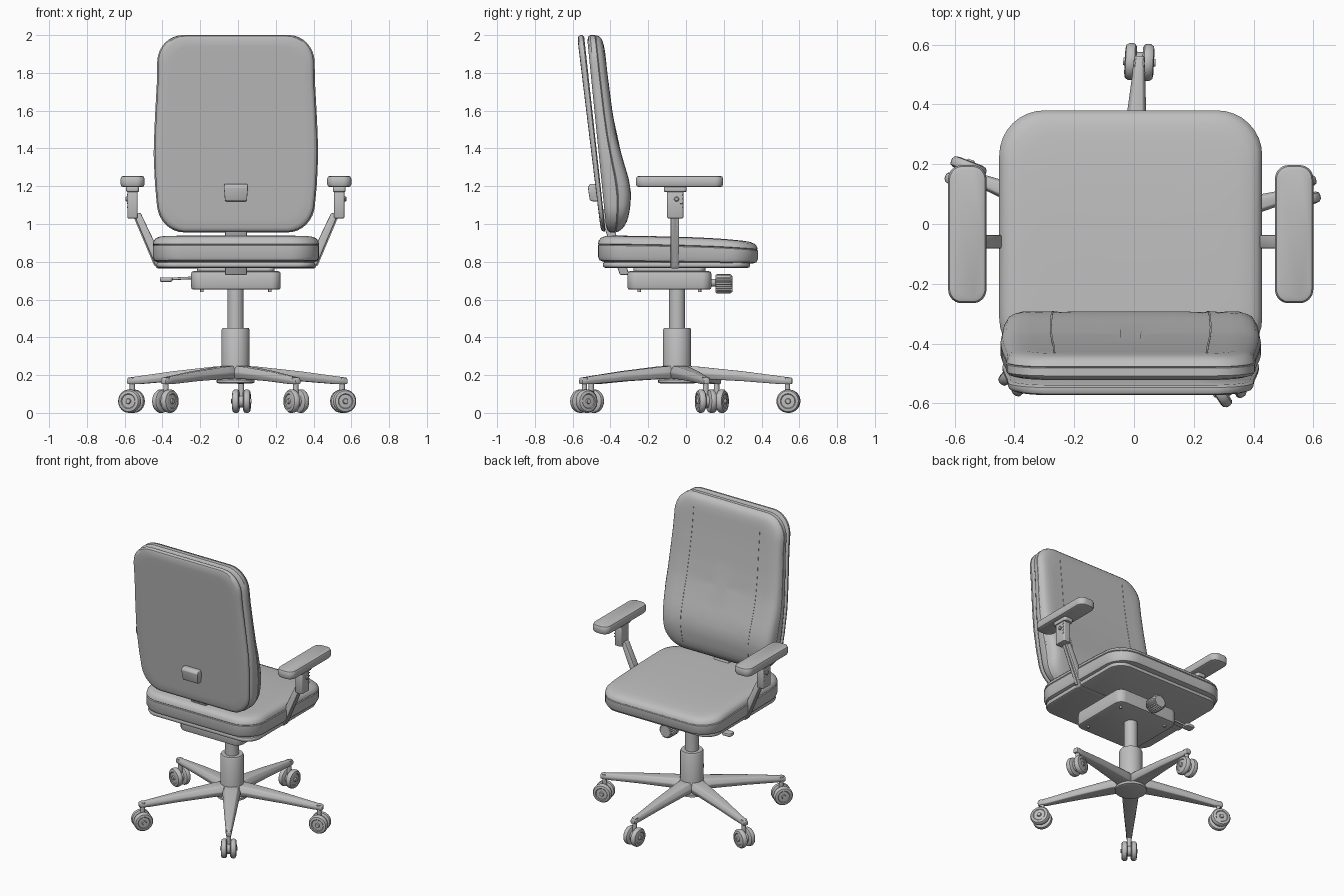
import bpy, bmesh, math
from mathutils import Vector, Matrix

if "Cube" in bpy.data.objects:
    bpy.data.objects.remove(bpy.data.objects["Cube"])

CX, CY = -0.011, -0.047            # centre line of the chair and its column

grey = bpy.data.materials.new("plain_grey")
grey.diffuse_color = (0.52, 0.52, 0.52, 1)
grey.use_nodes = True
grey.node_tree.nodes["Principled BSDF"].inputs["Base Color"].default_value = grey.diffuse_color


def loft(name, rings, bevel=0.0, angle=40):
    """Skin a stack of equal-length closed rings and cap both ends."""
    bm = bmesh.new()
    vs = [[bm.verts.new(p) for p in ring] for ring in rings]
    n = len(vs[0])
    for a, b in zip(vs, vs[1:]):
        for i in range(n):
            bm.faces.new((a[i], a[(i + 1) % n], b[(i + 1) % n], b[i]))
    bm.faces.new(vs[0][::-1])
    bm.faces.new(vs[-1])
    bmesh.ops.recalc_face_normals(bm, faces=bm.faces)
    if bevel:
        edges = [e for e in bm.edges if e.calc_face_angle(0) > 0.6]
        bmesh.ops.bevel(bm, geom=edges, offset=bevel, segments=2, profile=0.5, affect='EDGES')
    me = bpy.data.meshes.new(name)
    bm.to_mesh(me)
    bm.free()
    me.shade_smooth()
    me.set_sharp_from_angle(angle=math.radians(angle))
    me.materials.append(grey)
    ob = bpy.data.objects.new(name, me)
    bpy.context.collection.objects.link(ob)
    return ob


def rounded_rect(hw, hh, r, arc=8, side=14):
    pts = []
    for k, (sx, sy) in enumerate([(1, 1), (-1, 1), (-1, -1), (1, -1)]):
        for i in range(arc + 1):
            a = math.pi / 2 * (k + i / arc)
            p = Vector((sx * (hw - r) + r * math.cos(a), sy * (hh - r) + r * math.sin(a)))
            if i == 0 and pts:
                pts += [pts[-1].lerp(p, j / side) for j in range(1, side)]
            pts.append(p)
    last = pts[-1]
    return pts + [last.lerp(pts[0], j / side) for j in range(1, side)]


def pillow(name, hw, hh, r, levels, place, angle=40, side=14):
    """Rounded slab: levels are (inset, t), place maps (u, v, t) to space."""
    base = rounded_rect(hw, hh, r, side=side)
    return loft(name, [[place(p.x * (1 - d / hw), p.y * (1 - d / hh), t) for p in base]
                       for d, t in levels], angle=angle)


def slab(name, x, y, z0, z1, hw, hh, r, edge):
    t = edge / (z1 - z0)
    lv = [(edge, 0), (edge * .3, t * .3), (0, t), (0, 1 - t), (edge * .3, 1 - t * .3), (edge, 1)]
    return pillow(name, hw, hh, r, lv, lambda u, v, s: (x + u, y + v, z0 + s * (z1 - z0)), side=2)


def lathe(name, profile, origin, axis=(0, 0, 1), n=32, rib=0.0):
    q = Vector((0, 0, 1)).rotation_difference(Vector(axis))
    o = Vector(origin)
    return loft(name, [[o + q @ Vector(((r - rib * (i % 2)) * math.cos(2 * math.pi * i / n),
                                       (r - rib * (i % 2)) * math.sin(2 * math.pi * i / n), h))
                        for i in range(n)] for r, h in profile])


def interp(table, z):
    for (a, ya), (b, yb) in zip(table, table[1:]):
        if z <= b:
            return ya + (yb - ya) * max(0, (z - a) / (b - a))
    return table[-1][1]


# ---- seat cushion with a piping groove around its side
def seat_place(u, v, t):
    y = CY + 0.004 + v
    f = (v + 0.42) / 0.84
    top = 0.94 - 0.012 * f - 0.025 * f ** 4
    bottom = 0.80 - 0.01 * f
    return (CX + u, y, bottom + t * (top - bottom))

pillow("seat_cushion", 0.44, 0.423, 0.15,
       [(.40, 0), (.03, 0), (.008, .06), (0, .2), (0, .62), (.005, .65), (0, .68), (.004, .8),
        (.016, .91), (.04, .975), (.08, .995), (.15, 1), (.22, 1), (.3, 1), (.4, 1)], seat_place)
slab("seat_plate", CX, -0.05, 0.768, 0.80, 0.42, 0.39, 0.10, 0.012)

# ---- backrest: cushion in front, thin shell behind
FRONT = [(.955, -.335), (1.0, -.315), (1.08, -.298), (1.16, -.292), (1.24, -.305), (1.34, -.335),
         (1.46, -.368), (1.6, -.392), (1.8, -.418), (2.0, -.44)]
WIDTH = [(.955, .935), (1.08, .955), (1.22, .985), (1.38, 1), (1.55, .985), (1.75, .96), (2.0, .95)]
tilt = lambda low, high, z: low + (high - low) * (z - .955) / 1.045


def back_place(z_mid, back, front):
    def place(u, v, t):
        z = z_mid + v
        b, f = back(z), front(z)
        return (CX + u * interp(WIDTH, z), b + t * (f - b), z)
    return place

inner = [.06, .1, .15, .2, .25, .3, .35, .4]
pillow("back_cushion", 0.436, 0.522, 0.14,
       [(.4, 0), (.03, 0), (.008, .08), (0, .2), (0, .5), (.004, .53), (0, .56), (.006, .75),
        (.018, .88), (.035, .95)] + [(d, 1) for d in inner],
       back_place(1.478, lambda z: tilt(-.42, -.525, z), lambda z: interp(FRONT, z)))
pillow("back_shell", 0.43, 0.52, 0.14,
       [(d, 0) for d in inner[::-1]] + [(.02, .04), (.006, .2), (0, .5), (0, .8), (.01, 1), (.4, 1)],
       back_place(1.48, lambda z: tilt(-.45, -.577, z), lambda z: tilt(-.425, -.54, z)))

# ---- stitched seams on the back cushion
for s in (-1, 1):
    rings = []
    for i in range(31):
        z = 1.03 + 0.89 * i / 30
        x, y = CX + s * 0.268 * interp(WIDTH, z), interp(FRONT, z)
        rings.append([(x + a, y + b, z) for a, b in ((-.003, -.006), (.003, -.006), (.003, .002), (-.003, .002))])
    loft("back_seam", rings)


def box_loft(name, sections, bevel):
    """Sections are (y, z, half width, half depth) around the centre line."""
    return loft(name, [[(CX + a * w, y + b * d, z) for a, b in ((-1, -1), (1, -1), (1, 1), (-1, 1))]
                       for y, z, w, d in sections], bevel)

# ---- back support bar, its foot, and the clip on the rear of the shell
box_loft("back_support", [(-.325, .73, .058, .025), (-.40, .96, .058, .025), (-.44, 1.08, .058, .02)], .006)
box_loft("back_clip", [(-.475, 1.12, .056, .02), (-.487, 1.125, .058, .022),
                       (-.492, 1.195, .064, .028), (-.487, 1.212, .06, .02)], .004)

# ---- tilt mechanism under the seat
slab("mechanism_box", CX, -0.088, 0.652, 0.75, 0.237, 0.222, 0.05, 0.012)
slab("mechanism_top", CX, -0.088, 0.745, 0.772, 0.205, 0.19, 0.04, 0.004)
for sx in (-1, 1):
    for sy in (-1, 1):
        lathe("mechanism_bolt", [(.009, .64), (.009, .655)], (CX + sx * .18, -.088 + sy * .16, 0), n=12)

# ---- tension knob at the front and height lever at the side
lathe("knob_shaft", [(.02, .12), (.02, .165)], (CX, 0, .69), (0, 1, 0), n=16)
lathe("tension_knob", [(.044, .155), (.051, .163), (.051, .235), (.042, .245)],
      (CX, 0, .683), (0, 1, 0), n=48, rib=.005)
lathe("lever_rod", [(.007, 0), (.007, .14)], (-.24, .08, .715), (-1, 0, -.05), n=12)
slab("lever_handle", -.38, .08, .694, .718, .034, .028, .016, .008)

# ---- armrests, mirrored about the centre line
ARM = [(.54, 1.05), (.42, .765), (.2, .765), (.2, .79), (.40, .79), (.405, .85), (.505, 1.06)]
for s in (-1, 1):
    x = CX + s * .547
    slab("arm_pad", x, -.034, 1.195, 1.255, .064, .231, .045, .016)
    slab("arm_pad_mount", x, -.057, 1.17, 1.2, .034, .06, .015, .005)
    slab("arm_post", x, -.057, 1.03, 1.19, .027, .043, .010, .005)
    loft("arm_bar", [[(CX + s * u, y, z) for u, z in ARM] for y in (-.082, -.036)], .006)
    loft("arm_bar_rib", [[(CX + s * (u + .008), y, z) for u, z in
                         ((.535, 1.04), (.425, .78), (.41, .78), (.52, 1.04))] for y in (-.067, -.051)])
    lathe("arm_button", [(.013, .02), (.013, .034), (.009, .038)], (x, -.05, 1.132), (s, 0, 0), n=16)
    for k in range(4):
        slab("arm_height_mark", x + s * .027, -.025, 1.085 + k * .022, 1.093 + k * .022, .002, .008, .0015, .001)

# ---- gas column and hub
C = (CX - .002, CY, 0)
lathe("gas_column", [(.043, .42), (.043, .66)], C)
lathe("column_sleeve", [(.074, .2), (.074, .44), (.069, .45), (.04, .45)], C)
lathe("base_hub", [(.085, .155), (.1, .16), (.1, .175), (.085, .185), (.085, .23), (.075, .247)], C)

# ---- five legs with twin-wheel casters
WHEEL = [(.012, .010), (.05, .010), (.06, .016), (.062, .024), (.062, .036),
         (.055, .046), (.04, .049), (.036, .045), (.015, .046), (.012, .054)]
for k in range(5):
    a = math.radians(87 + 72 * k)
    d, side = Vector((math.cos(a), math.sin(a), 0)), Vector((-math.sin(a), math.cos(a), 0))
    c = Vector(C)
    rings = []
    for r, hw, z0, z1 in ((.03, .062, .175, .25), (.12, .056, .18, .244),
                          (.35, .039, .168, .220), (.55, .022, .152, .194), (.61, .018, .152, .186)):
        rings.append([c + d * r + side * (hw * w) + Vector((0, 0, z))
                      for w, z in ((-.8, z0), (.8, z0), (1, (z0 + z1) / 2), (.65, z1), (-.65, z1), (-1, (z0 + z1) / 2))])
    loft("base_leg", rings, .005)
    hub = c + d * .59 + Vector((0, 0, .062))
    lathe("caster_stem", [(.014, .02), (.014, .11), (.019, .11), (.019, .125)], hub - d * .005, n=16)
    lathe("caster_body", [(.034, -.014), (.034, .014)], hub, side, n=24)
    for s in (-1, 1):
        lathe("caster_wheel", WHEEL, hub, side * s)
